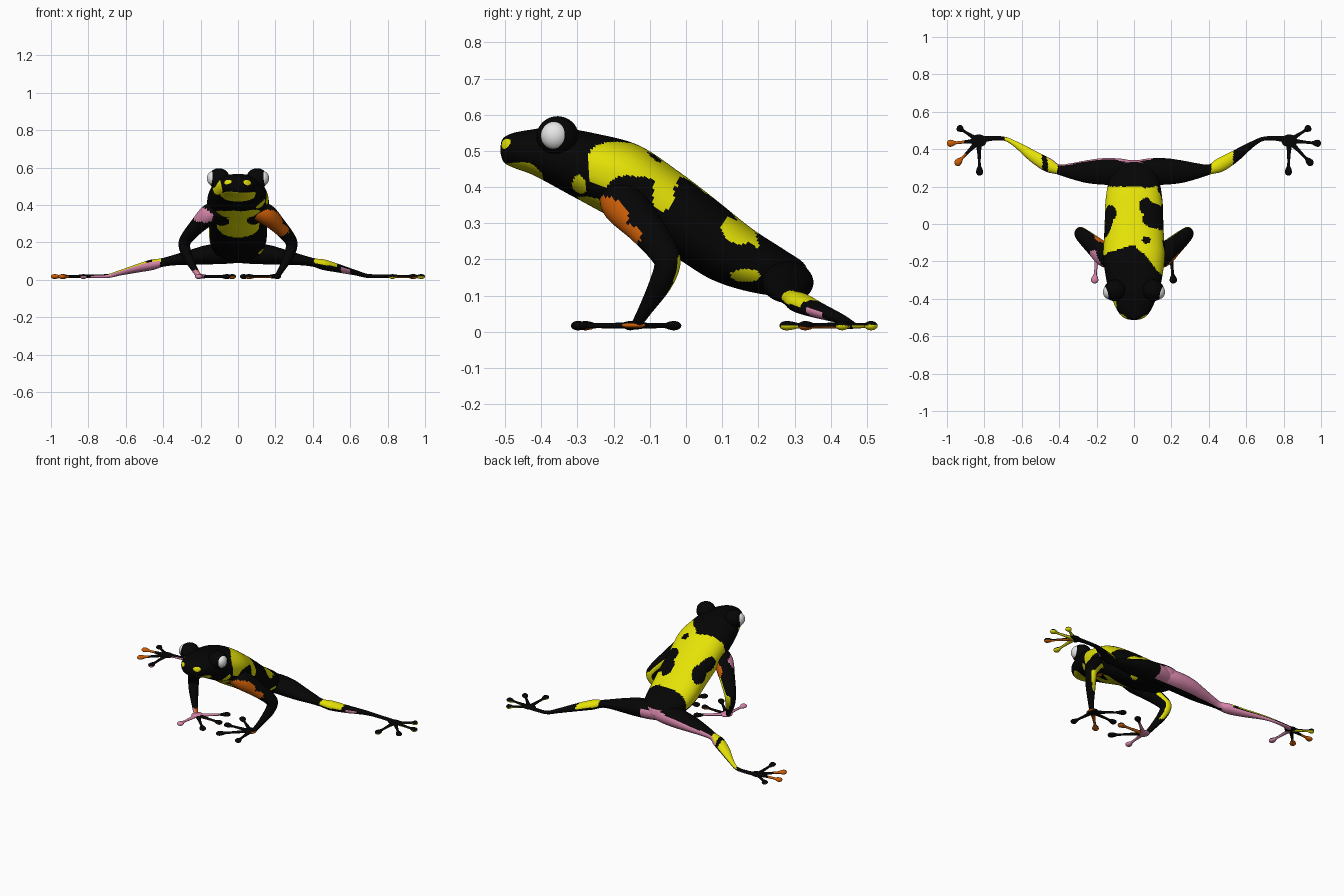
import bpy, bmesh, math
from mathutils import Vector, noise

if "Cube" in bpy.data.objects:
    bpy.data.objects.remove(bpy.data.objects["Cube"])

COLOURS = {"black": (.0015, .0015, .0015), "yellow": (.78, .76, .002), "orange": (.6, .11, .002),
           "pink": (.68, .24, .41), "white": (.8, .8, .8)}
MATS = []
for name, c in COLOURS.items():
    m = bpy.data.materials.new(name)
    m.diffuse_color = (*c, 1)
    m.use_nodes = True
    m.node_tree.nodes["Principled BSDF"].inputs["Base Color"].default_value = m.diffuse_color
    MATS.append(m)
K, Y, O, P, W = range(5)


def spline(pts, n):
    """Catmull-Rom through tuples of any length."""
    out = []
    for i in range(len(pts) - 1):
        a, b, c, d = (pts[max(i - 1, 0)], pts[i], pts[i + 1], pts[min(i + 2, len(pts) - 1)])
        for k in range(n):
            t = k / n
            out.append(tuple(.5 * (2 * q + (r - p) * t + (2 * p - 5 * q + 4 * r - s) * t * t
                                   + (3 * q - p - 3 * r + s) * t ** 3)
                             for p, q, r, s in zip(a, b, c, d)))
    return out + [tuple(pts[-1])]


def skin(name, rings, rule):
    """Bridge rings of points, then colour each face by rule(centre, normal)."""
    bm = bmesh.new()
    loops = [[bm.verts.new(p) for p in r] for r in rings]
    n = len(loops[0])
    for a, b in zip(loops, loops[1:]):
        for i in range(n):
            bm.faces.new((a[i], a[(i + 1) % n], b[(i + 1) % n], b[i]))
    bm.faces.new(loops[0])
    bm.faces.new(loops[-1])
    finish(name, bm, rule)


def finish(name, bm, rule):
    bmesh.ops.recalc_face_normals(bm, faces=bm.faces)
    for f in bm.faces:
        f.smooth = True
        f.material_index = rule(f.calc_center_median(), f.normal)
    me = bpy.data.meshes.new(name)
    bm.to_mesh(me)
    bm.free()
    for m in MATS:
        me.materials.append(m)
    ob = bpy.data.objects.new(name, me)
    bpy.context.collection.objects.link(ob)


def limb(name, pts, rule, up=(0, 0, 1), side=1, n=8, seg=24):
    """Tube through (x, y, z, half width, half height); side mirrors it in x."""
    path = spline(pts, n)
    rings = []
    for i, p in enumerate(path):
        c = Vector(p[:3])
        t = (Vector(path[min(i + 1, len(path) - 1)][:3]) - Vector(path[max(i - 1, 0)][:3])).normalized()
        a = t.cross(Vector(up)).normalized()
        b = a.cross(t)
        ring = []
        for k in range(seg):
            w = 2 * math.pi * k / seg
            v = c + a * p[3] * math.cos(w) + b * p[4] * math.sin(w)
            ring.append((v.x * side, v.y, v.z))
        rings.append(ring)
    skin(name, rings, rule)


def ball(name, c, r, rule):
    bm = bmesh.new()
    bmesh.ops.create_uvsphere(bm, u_segments=32, v_segments=20, radius=1)
    for v in bm.verts:
        v.co = Vector(c) + Vector(v.co[i] * r[i] for i in range(3))
    finish(name, bm, rule)


def inside(p, c, r):
    return sum(((p[i] - c[i]) / r[i]) ** 2 for i in range(3)) < 1


# blotches on the body: colour, centre, radii (later ones win)
BLOTCHES = [
    (K, (.085, .095, .33), (.06, .05, .2)),
    (K, (.12, .03, .36), (.075, .055, .2)),
    (K, (.065, -.085, .49), (.022, .022, .05)),
    (K, (-.14, .06, .36), (.05, .055, .08)),
    (K, (-.16, 0, .38), (.05, .08, .05)),
    (K, (.17, -.14, .385), (.1, .085, .05)),
    (Y, (.15, -.065, .395), (.06, .03, .06)),
    (Y, (.15, .145, .295), (.07, .052, .052)),
    (Y, (.14, .165, .155), (.08, .04, .022)),
    (Y, (.07, -.515, .527), (.042, .033, .02)),
    (Y, (-.07, -.515, .527), (.042, .033, .02)),
    (Y, (0, -.44, .445), (.1, .08, .034)),
    (Y, (-.12, -.415, .495), (.05, .07, .047)),
    (Y, (.12, -.295, .405), (.05, .022, .03)),
    (Y, (0, -.25, .355), (.13, .06, .03)),
    (Y, (0, -.14, .285), (.12, .11, .085)),
    (K, (.1, -.19, .315), (.055, .06, .025)),
    (K, (-.1, -.19, .31), (.055, .06, .028)),
]


def body_rule(c, n):
    p = c + noise.noise_vector(c * 14) * .009
    front = -.11 - (1.05 * p.x if p.x > 0 else -.35 * p.x)
    col = K
    if front < p.y < .2 and n.z > -.35:
        col = Y
        if p.x > .07 and p.y < 0 and p.z < .4 or p.x > .128 and p.y > -.02:
            col = K
    if p.x < .08 and p.y > .27 and n.y > .45 and n.z < .5:
        col = P
    for b, centre, r in BLOTCHES:
        if inside(p, centre, r):
            col = b
    return col


# body and head: (top y, top z, bottom y, bottom z, half width)
BODY = [(-.513, .51, -.513, .495, .012), (-.507, .533, -.503, .468, .047), (-.485, .547, -.475, .453, .077),
        (-.44, .557, -.42, .432, .105),
        (-.36, .565, -.32, .378, .138), (-.25, .548, -.25, .34, .156), (-.13, .515, -.2, .312, .165),
        (-.02, .443, -.12, .258, .16), (.08, .367, -.02, .2, .156), (.18, .287, .07, .145, .152),
        (.27, .228, .17, .112, .135), (.325, .19, .27, .098, .095), (.343, .15, .325, .11, .03)]
rings = []
for yt, zt, yb, zb, w in spline(BODY, 14):
    ring = []
    for k in range(128):
        a = 2 * math.pi * k / 128
        ca, sa = (math.copysign(abs(f(a)) ** .88, f(a)) for f in (math.cos, math.sin))
        ring.append((w * ca, (yt + yb) / 2 + (yt - yb) / 2 * sa, (zt + zb) / 2 + (zt - zb) / 2 * sa))
    rings.append(ring)
skin("body", rings, body_rule)


def arm_rule(s):
    def rule(c, n):
        p = c + noise.noise_vector(c * 14) * .01
        if s > 0 and (inside(p, (.17, -.21, .315), (.08, .085, .06))
                      or inside(p, (.22, -.15, .265), (.06, .055, .035))):
            return O
        if s < 0 and inside(p, (-.185, -.2, .345), (.06, .08, .042)):
            return P
        if s < 0 and inside(p, (-.16, -.06, .31), (.05, .06, .06)):
            return O
        if n.y > .7 and n.z < .25 and .1 < p.z < .33:
            return Y
        if s < 0 and p.z < .05 and n.y < .2:
            return O if n.x > .3 else P
        return K
    return rule


def leg_rule(s):
    def rule(c, n):
        p = c + noise.noise_vector(c * 14) * .012
        x = abs(p.x)
        if s < 0:
            if x < .45 and n.y > .25 and n.z < .62:
                return P
            if .42 < x < .82 and (n.y < -.45 and n.z < .5 or n.z < -.2):
                return P
            return Y if (.41 < x < .46 or .49 < x < .69) and n.z > .2 else K
        if x < .09 and n.y > .3 and n.z < .6:
            return P
        if .41 < x < .53 and n.z > -.1:
            return Y
        return P if .55 < x < .6 and n.y < -.3 and n.z < .4 else K
    return rule


def digit(name, a, b, s, rule, disc):
    """Thin toe from a to b ending in a flat round pad."""
    stops = [(0, .02, .009), (.3, .011, .008), (.68, .0075, .007), (.8, .015, .011),
             (.9, disc, .013), (.97, disc * .7, .009), (1, .002, .002)]
    pts = [(a[0] + (b[0] - a[0]) * t, a[1] + (b[1] - a[1]) * t, .017, w, h) for t, w, h in stops]
    limb(name, pts, rule, side=s, n=5, seg=16)


flat = lambda col: (lambda c, n: col)
under = lambda col, level: (lambda c, n: col if n.z < level else K)

# colours of particular fingers and toes: (side, index)
FINGERS = {(-1, 0): flat(P), (-1, 3): lambda c, n: P if c.x < -.09 else K,
           (-1, 2): under(O, -.2), (1, 1): under(O, -.3)}
TOES = {(-1, 1): lambda c, n: O if c.x < -.91 else K, (-1, 2): lambda c, n: O if c.x < -.9 else K,
        (-1, 3): under(P, .2), (-1, 0): under(Y, -.3),
        (1, 0): lambda c, n: Y if n.z < .2 and c.x > .87 else K,
        (1, 1): under(Y, .1), (1, 2): under(O, -.3), (1, 3): under(Y, -.2)}

for s, label in ((1, "right"), (-1, "left")):
    # eyes
    ball(label + "_eye_bump", (s * .102, -.355, .54), (.058, .058, .056), flat(K))
    ball(label + "_eye", (s * .135, -.363, .542), (.031, .038, .039), flat(W))

    # front limb
    limb(label + "_arm", [(.09, -.19, .375, .05, .05), (.15, -.17, .35, .056, .062), (.215, -.115, .29, .043, .053),
                          (.272, -.065, .225, .034, .042), (.287, -.052, .185, .031, .036),
                          (.272, -.072, .13, .027, .031), (.238, -.11, .065, .018, .02),
                          (.212, -.135, .025, .014, .014), (.2, -.145, .016, .01, .01)],
         arm_rule(s), up=(0, 1, 0), side=s, n=10, seg=36)
    ball(label + "_palm", (s * .195, -.145, .018), (.034, .038, .012),
         flat(P) if s < 0 else lambda c, n: O if n.x > .5 else K)
    for i, tip in enumerate([(.212, -.318), (.045, -.295), (.01, -.155), (.04, -.02)]):
        digit(f"{label}_finger_{i + 1}", (.195, -.145), tip, s, FINGERS.get((s, i), flat(K)), .02)

    # hind limb
    limb(label + "_hind_leg", [(0, .275, .14, .06, .05), (.07, .279, .14, .07, .055), (.16, .281, .134, .071, .052),
                               (.25, .28, .12, .061, .04), (.34, .284, .105, .041, .028),
                               (.405, .292, .092, .027, .023), (.46, .315, .08, .037, .028),
                               (.54, .363, .06, .031, .022), (.63, .425, .037, .016, .014),
                               (.69, .455, .021, .011, .011), (.76, .458, .018, .013, .01),
                               (.82, .452, .018, .02, .009)],
         leg_rule(s), side=s, n=12, seg=40)
    ball(label + "_foot", (s * .83, .445, .018), (.042, .034, .01), flat(K))
    for i, tip in enumerate([(.945, .52), (1, .43), (.955, .315), (.825, .258)]):
        digit(f"{label}_toe_{i + 1}", (.83, .445), tip, s, TOES.get((s, i), flat(K)), .019)
